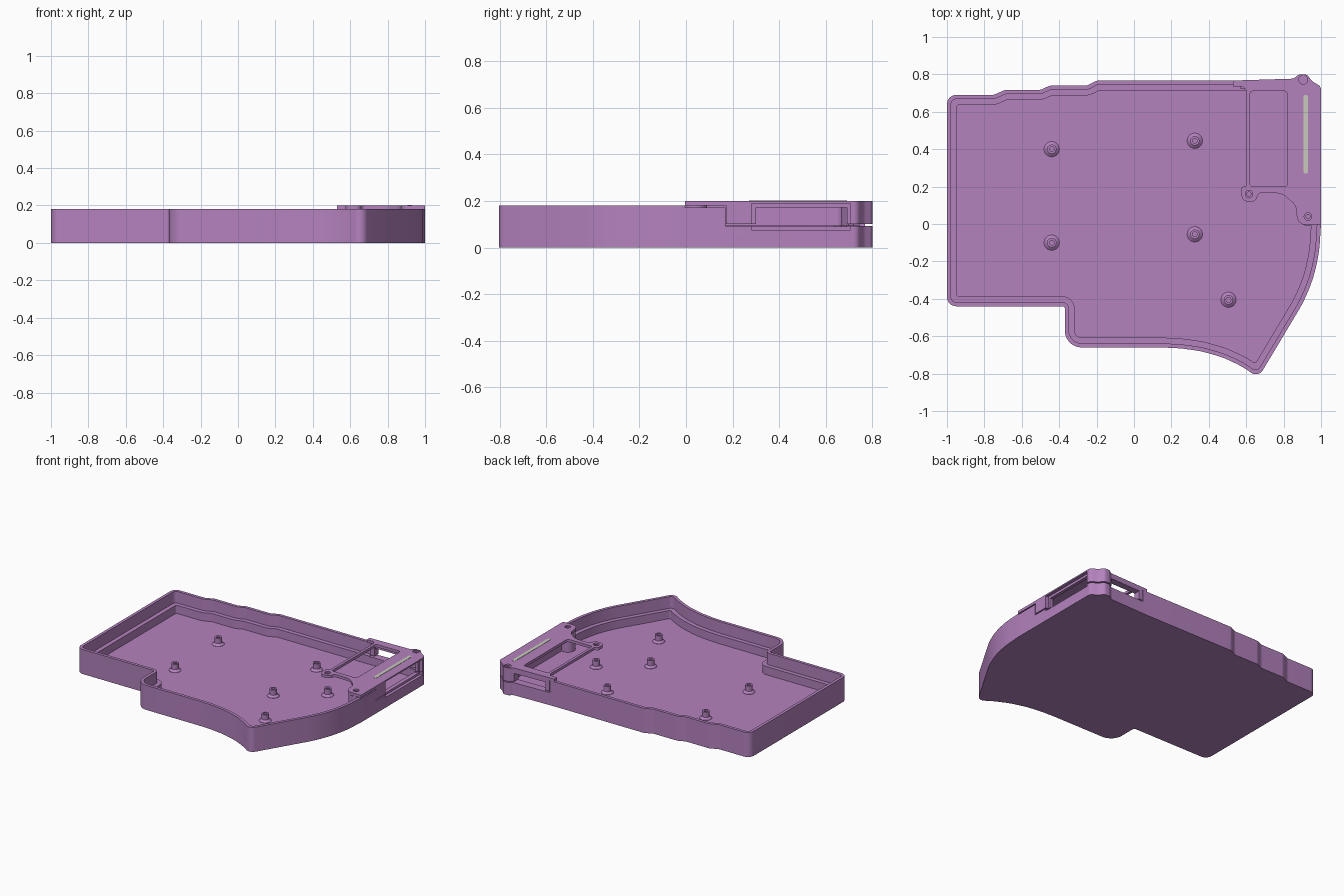
import bpy, bmesh, math
from mathutils import Vector

if "Cube" in bpy.data.objects:
    bpy.data.objects.remove(bpy.data.objects["Cube"])


def material(name, col):
    m = bpy.data.materials.new(name)
    m.diffuse_color = (*col, 1)
    m.use_nodes = True
    m.node_tree.nodes["Principled BSDF"].inputs["Base Color"].default_value = m.diffuse_color
    return m


PURPLE = material("purple plastic", (0.456, 0.223, 0.515))
PALE = material("pale grey", (0.58, 0.60, 0.51))


def rounded(pts, seg=8):
    """Fillet the corners of a polygon of (x, y, radius)."""
    out = []
    for i, (x, y, r) in enumerate(pts):
        p = Vector((x, y))
        a = Vector(pts[i - 1][:2]) - p
        b = Vector(pts[(i + 1) % len(pts)][:2]) - p
        half = a.angle(b) / 2
        if r <= 0 or half > math.radians(89.5):
            out.append(p)
            continue
        t = min(r / math.tan(half), 0.45 * a.length, 0.45 * b.length)
        r = t * math.tan(half)
        a.normalize()
        b.normalize()
        c = p + (a + b).normalized() * (r / math.sin(half))
        v0, v1 = p + a * t - c, p + b * t - c
        ang = math.pi - 2 * half
        n = max(2, min(seg, int(ang / 0.15) + 1))
        for k in range(n + 1):
            f = k / n
            out.append(c + (v0 * math.sin((1 - f) * ang) + v1 * math.sin(f * ang)) / math.sin(ang)
                       if ang < 3.1 else p)
    return out


def inset(pts, d):
    """Move the polygon sides inward by d."""
    out = []
    for i, (x, y, r) in enumerate(pts):
        p = Vector((x, y))
        d1 = (p - Vector(pts[i - 1][:2])).normalized()
        d2 = (Vector(pts[(i + 1) % len(pts)][:2]) - p).normalized()
        n1, n2 = Vector((-d1.y, d1.x)), Vector((-d2.y, d2.x))
        q = p + (n1 + n2) * (d / (1 + n1.dot(n2)))
        if r > 0:
            r = max(r - d, 0.012) if d1.cross(d2) > 0 else r + d
        out.append((q.x, q.y, r))
    return out


def prism(name, pts, z0, z1, mat=PURPLE):
    bm = bmesh.new()
    f = bm.faces.new([bm.verts.new((p[0], p[1], z0)) for p in pts])
    top = bmesh.ops.extrude_face_region(bm, geom=[f])["geom"]
    bmesh.ops.translate(bm, vec=(0, 0, z1 - z0),
                        verts=[g for g in top if isinstance(g, bmesh.types.BMVert)])
    bmesh.ops.recalc_face_normals(bm, faces=bm.faces)
    me = bpy.data.meshes.new(name)
    bm.to_mesh(me)
    bm.free()
    me.materials.append(mat)
    ob = bpy.data.objects.new(name, me)
    bpy.context.collection.objects.link(ob)
    return ob


def box(name, x0, x1, y0, y1, z0, z1, mat=PURPLE):
    return prism(name, [(x0, y0), (x1, y0), (x1, y1), (x0, y1)], z0, z1, mat)


def ring(x, y, r, n=24):
    return [(x + r * math.cos(2 * math.pi * k / n), y + r * math.sin(2 * math.pi * k / n))
            for k in range(n)]


def boolean(ob, tool, op="DIFFERENCE"):
    m = ob.modifiers.new("cut", "BOOLEAN")
    m.operation, m.solver, m.object = op, "EXACT", tool
    bpy.context.view_layer.objects.active = ob
    bpy.ops.object.modifier_apply(modifier=m.name)
    bpy.data.objects.remove(tool)


def lathe(name, profile, x, y, n=24):
    """Turned post from (radius, z) points."""
    bm = bmesh.new()
    loops = [[bm.verts.new((*p, z)) for p in ring(x, y, r, n)] for r, z in profile]
    for a, b in zip(loops, loops[1:]):
        for k in range(n):
            bm.faces.new((a[k], a[(k + 1) % n], b[(k + 1) % n], b[k]))
    bm.faces.new(loops[-1])
    bm.faces.new(loops[0][::-1])
    bmesh.ops.recalc_face_normals(bm, faces=bm.faces)
    me = bpy.data.meshes.new(name)
    bm.to_mesh(me)
    bm.free()
    me.materials.append(PURPLE)
    ob = bpy.data.objects.new(name, me)
    bpy.context.collection.objects.link(ob)
    return ob


# Case outline, counter-clockwise, with the screw lug kept apart
front = [(-1, -.44, .05), (-.37, -.44, .012), (-.37, -.66, .09), (.15, -.66, .4),
         (.25, -.665, .4), (.36, -.68, .4), (.48, -.715, .4), (.58, -.763, .4),
         (.665, -.822, .05), (.905, -.42, .6), (.96, -.29, .6), (.99, -.15, .6), (1, 0, .6)]
lug = [(1, .735, .03), (.95, .765, .05), (.925, .80, .03), (.88, .80, .03), (.855, .777, .04)]
back = [(.53, .767, 0), (-.2, .767, .05), (-.25, .74, .05), (-.45, .74, .05), (-.50, .717, .05),
        (-.69, .717, .05), (-.75, .69, .05), (-1, .69, .05)]
outer = rounded(front + lug + back)
inner = front + [(1, .772, .05)] + back

# Tray with stepped inner ledge
tray = prism("tray", outer, 0, .18)
boolean(tray, prism("c", rounded(inset(inner, .022)), .095, .3))
boolean(tray, prism("c", rounded(inset(inner, .053)), .035, .3))
boolean(tray, box("c", .565, 1.2, .17, .9, .092, .3))
boolean(tray, box("c", .8, 1.2, -.005, .17, .172, .3))

# Cover top plate
plan = [(1.1, -.005, 0), (1.1, .9, 0), (.53, .9, 0), (.53, .735, 0), (.60, .735, .03),
        (.60, .2, .02), (.575, .2, .02), (.575, .12, .035), (.65, .12, .035), (.665, .165, .02),
        (.79, .165, .08), (.865, .10, .06), (.875, -.005, .05)]
cover = prism("cover_plate", rounded(plan), .18, .2)
boolean(cover, prism("c", outer, .1, .3), "INTERSECT")
boolean(cover, prism("c", rounded([(.62, .2, .015), (.82, .2, .015), (.82, .71, .015),
                                   (.62, .71, .015)]), .1, .3))

# Cover side walls
skirt = prism("cover_wall", outer, .1, .18)
boolean(skirt, prism("c", rounded(inset(inner, .045)), .05, .3))
boolean(skirt, box("c", .57, 1.2, .172, .9, .05, .25), "INTERSECT")

# Port openings: recessed right window, rear socket
for part in (tray, skirt, cover):
    boolean(part, box("c", .978, 1.2, .28, .705, .075, .19))
for part in (tray, skirt):
    boolean(part, box("c", .9, 1.2, .30, .69, .09, .172))
boolean(skirt, box("c", .60, .85, .6, .9, .09, .16))

# Cover screw seats
for x, y, r in ((.905, .772, .024), (.93, .04, .02), (.615, .16, .02)):
    boolean(cover, prism("c", ring(x, y, r), .19, .3))
    boolean(cover, prism("c", ring(x, y, .011), .1, .3))

# Screw bosses beneath the cover
bosses = [prism("side_boss", ring(.93, .04, .05, 32), .03, .18),
          prism("corner_boss_lower", ring(.905, .757, .04, 32), .03, .092),
          prism("corner_boss_upper", ring(.905, .757, .04, 32), .1, .185)]

# Floor standoffs with flared foot and screw hole
posts = []
for x, y in ((-.44, .40), (.325, .445), (-.44, -.10), (.325, -.055), (.505, -.405), (.615, .16)):
    posts.append(lathe("standoff", [(.041, .03), (.041, .037), (.034, .043), (.025, .05),
                                    (.025, .088), (.013, .088), (.013, .045)], x, y))

# Pale light strip in the cover
strip = prism("light_strip", rounded([(.905, .27, .012), (.93, .27, .012), (.93, .69, .012),
                                      (.905, .69, .012)]), .196, .202, PALE)

# Smooth shading with sharp edges kept
bpy.ops.object.select_all(action="DESELECT")
for ob in [tray, cover, skirt, strip] + bosses + posts:
    ob.select_set(True)
bpy.context.view_layer.objects.active = tray
bpy.ops.object.shade_smooth_by_angle(angle=math.radians(30))
